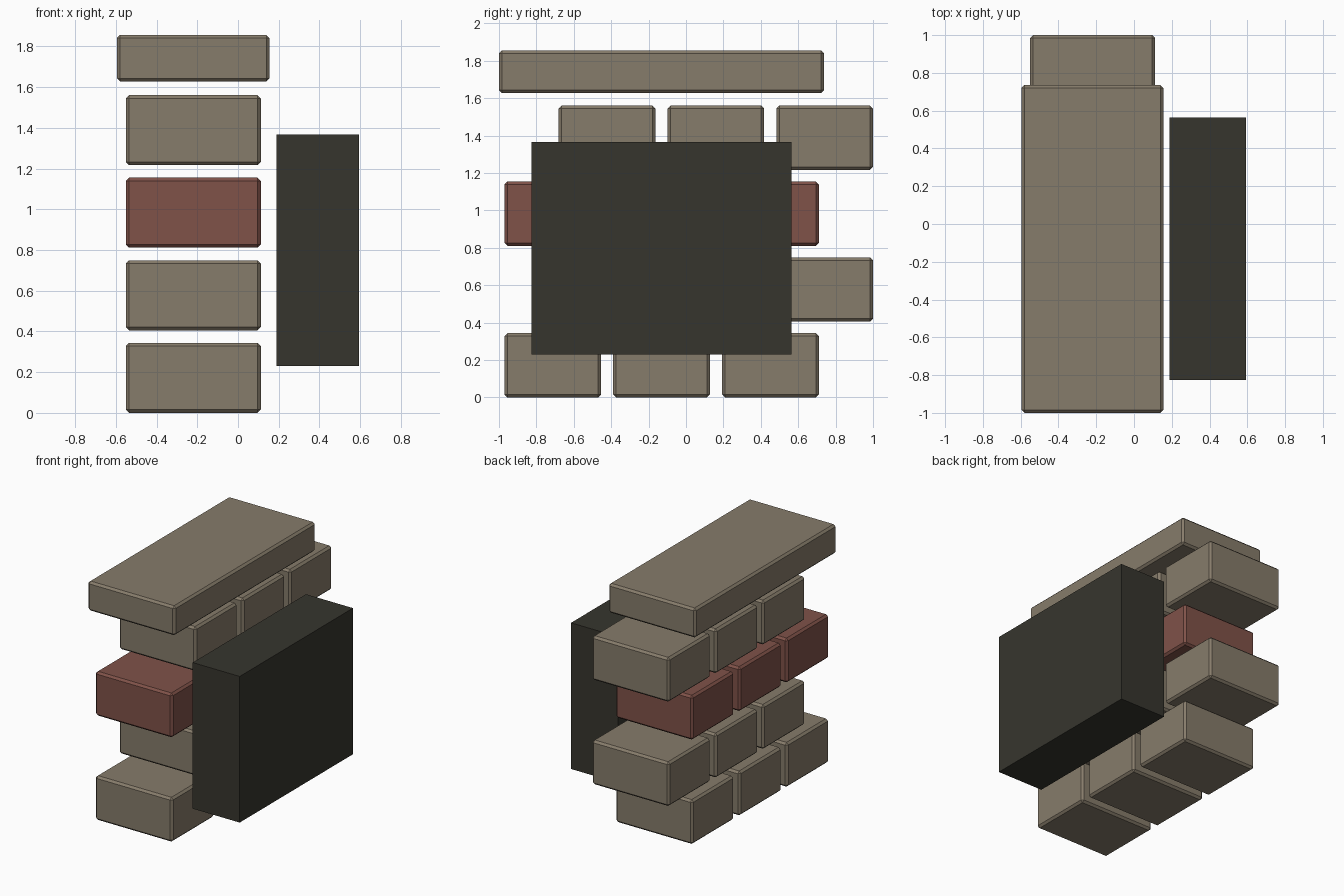
import bpy

if "Cube" in bpy.data.objects:
    bpy.data.objects.remove(bpy.data.objects["Cube"])


def material(name, rgb):
    m = bpy.data.materials.new(name)
    m.diffuse_color = (*rgb, 1)
    m.use_nodes = True
    m.node_tree.nodes["Principled BSDF"].inputs["Base Color"].default_value = m.diffuse_color
    return m


stone = material("taupe_stone", (0.240, 0.200, 0.145))
red = material("red_brick", (0.215, 0.084, 0.066))
dark = material("dark_panel", (0.037, 0.036, 0.027))


def box(name, low, high, mat, chamfer=0.0):
    """Box between two corners, optionally with chamfered edges."""
    centre = [(a + b) / 2 for a, b in zip(low, high)]
    bpy.ops.mesh.primitive_cube_add(size=1, location=centre)
    ob = bpy.context.object
    ob.name = name
    ob.scale = [b - a for a, b in zip(low, high)]
    bpy.ops.object.transform_apply(location=False, rotation=False, scale=True)
    ob.data.materials.append(mat)
    if chamfer:
        mod = ob.modifiers.new("chamfer", "BEVEL")
        mod.width = chamfer
        mod.segments = 1
    return ob


# Four staggered courses of three bricks, the third course red
LENGTH, HEIGHT = 0.517, 0.344
for row in range(4):
    z = row * 0.4055
    start = -0.971 if row % 2 == 0 else -0.681
    for i in range(3):
        y = start + i * 0.582
        box(f"brick_row{row + 1}_{i + 1}", (-0.551, y, z),
            (0.112, y + LENGTH, z + HEIGHT), red if row == 2 else stone, 0.016)

# Overhanging cap slab floating above the bricks
box("cap_slab", (-0.595, -1.0, 1.627), (0.155, 0.737, 1.856), stone, 0.016)

# Plain dark panel standing beside the bricks
box("side_panel", (0.189, -0.826, 0.231), (0.593, 0.565, 1.367), dark)
